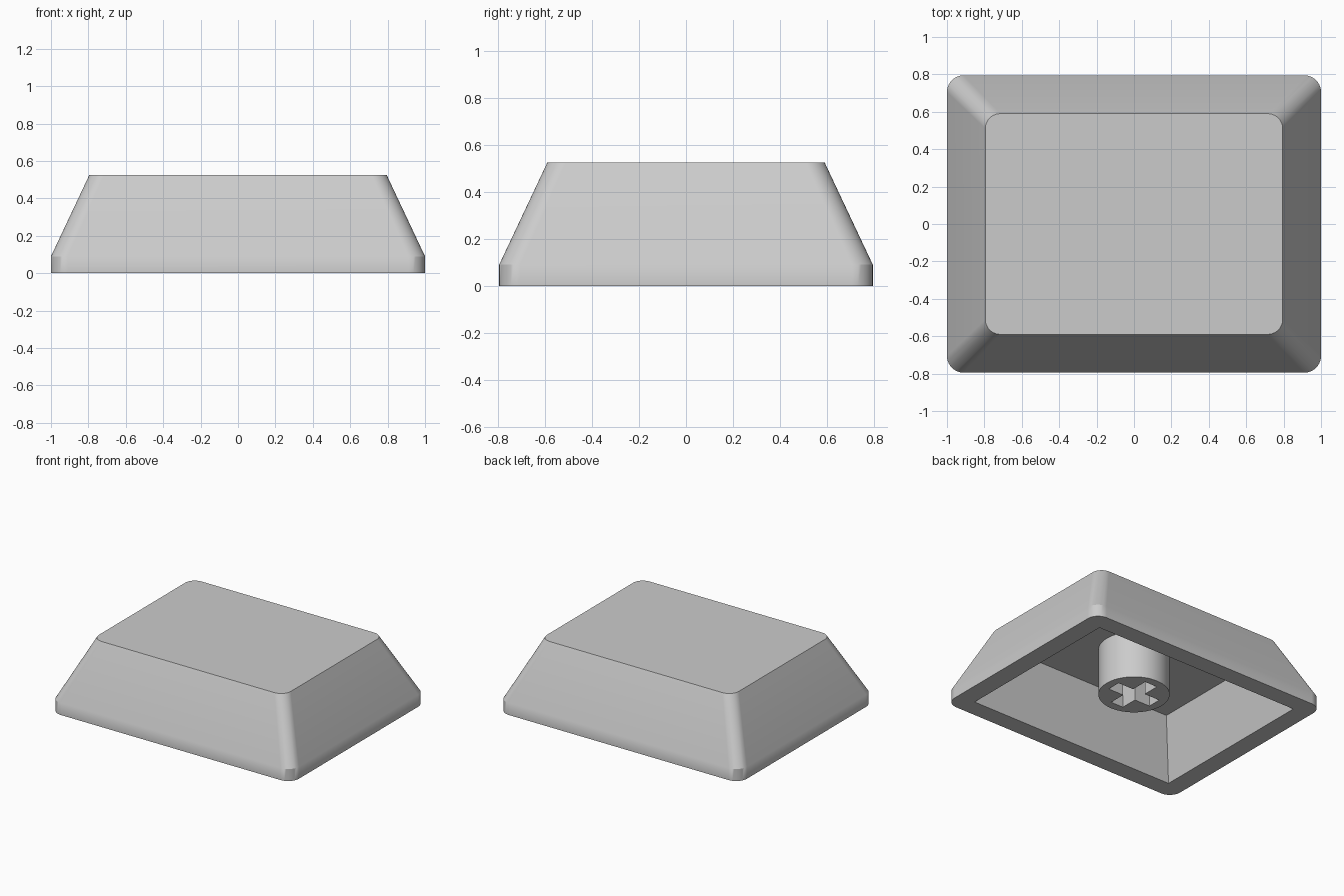
import bpy, bmesh, math

default = bpy.data.objects.get("Cube")
if default:
    bpy.data.objects.remove(default, do_unlink=True)

# One plain grey plastic
plastic = bpy.data.materials.new("grey_plastic")
plastic.use_nodes = True
grey = (0.6, 0.6, 0.6, 1)
plastic.diffuse_color = grey
plastic.node_tree.nodes["Principled BSDF"].inputs["Base Color"].default_value = grey

STEPS = 10  # segments per rounded corner


def rounded_rect(hx, hy, r):
    """Outline points of a rectangle; radius 0 stacks each corner's points."""
    points = []
    for k, (sx, sy) in enumerate([(1, 1), (-1, 1), (-1, -1), (1, -1)]):
        for i in range(STEPS + 1):
            a = math.pi / 2 * (k + i / STEPS)
            points.append((sx * (hx - r) + r * math.cos(a),
                           sy * (hy - r) + r * math.sin(a)))
    return points


def circle(r, n=64):
    return [(r * math.cos(math.tau * i / n), r * math.sin(math.tau * i / n))
            for i in range(n)]


def loft(name, sections):
    """Skin a stack of (outline, height) sections and cap both ends."""
    bm = bmesh.new()
    rings = [[bm.verts.new((x, y, z)) for x, y in outline] for outline, z in sections]
    for low, high in zip(rings, rings[1:]):
        for i in range(len(low)):
            j = (i + 1) % len(low)
            bm.faces.new((low[i], low[j], high[j], high[i]))
    bm.faces.new(rings[0][::-1])
    bm.faces.new(rings[-1])
    bmesh.ops.remove_doubles(bm, verts=bm.verts, dist=1e-5)
    bmesh.ops.recalc_face_normals(bm, faces=bm.faces)
    mesh = bpy.data.meshes.new(name)
    bm.to_mesh(mesh)
    bm.free()
    mesh.materials.append(plastic)
    obj = bpy.data.objects.new(name, mesh)
    bpy.context.collection.objects.link(obj)
    return obj


def finish(obj, cutter):
    """Cut the part, then smooth it while keeping its hard edges."""
    bpy.ops.object.select_all(action="DESELECT")
    obj.select_set(True)
    bpy.context.view_layer.objects.active = obj
    cut = obj.modifiers.new("cut", "BOOLEAN")
    cut.operation = "DIFFERENCE"
    cut.solver = "EXACT"
    cut.object = cutter
    bpy.ops.object.modifier_apply(modifier=cut.name)
    bpy.data.objects.remove(cutter, do_unlink=True)
    bpy.ops.object.shade_smooth_by_angle(angle=math.radians(30))
    obj.modifiers.new("even_shading", "WEIGHTED_NORMAL").keep_sharp = True


# Hollow cap: short upright skirt, sloping sides, flat top
CEILING = 0.437
cap = loft("key_cap", [
    (rounded_rect(1, 0.795, 0.09), 0),
    (rounded_rect(1, 0.795, 0.09), 0.09),
    (rounded_rect(0.795, 0.59, 0.08), 0.525),
])
# The cavity starts slightly below the rim, continuing its own slope
cavity = loft("cavity_cutter", [
    (rounded_rect(0.865, 0.665, 0), -0.02),
    (rounded_rect(0.742, 0.542, 0), CEILING),
])
finish(cap, cavity)

# Round stem with a cross-shaped socket running up to the ceiling
stem = loft("stem", [(circle(0.242), 0.086), (circle(0.242), CEILING + 0.01)])
ARM, HALF = 0.18, 0.052
quarter = [(ARM, -HALF), (ARM, HALF), (HALF, HALF)]
cross = []
for turn in range(4):
    for x, y in quarter:
        for _ in range(turn):
            x, y = -y, x
        cross.append((x, y))
socket = loft("socket_cutter", [(cross, 0), (cross, CEILING + 0.02)])
finish(stem, socket)
